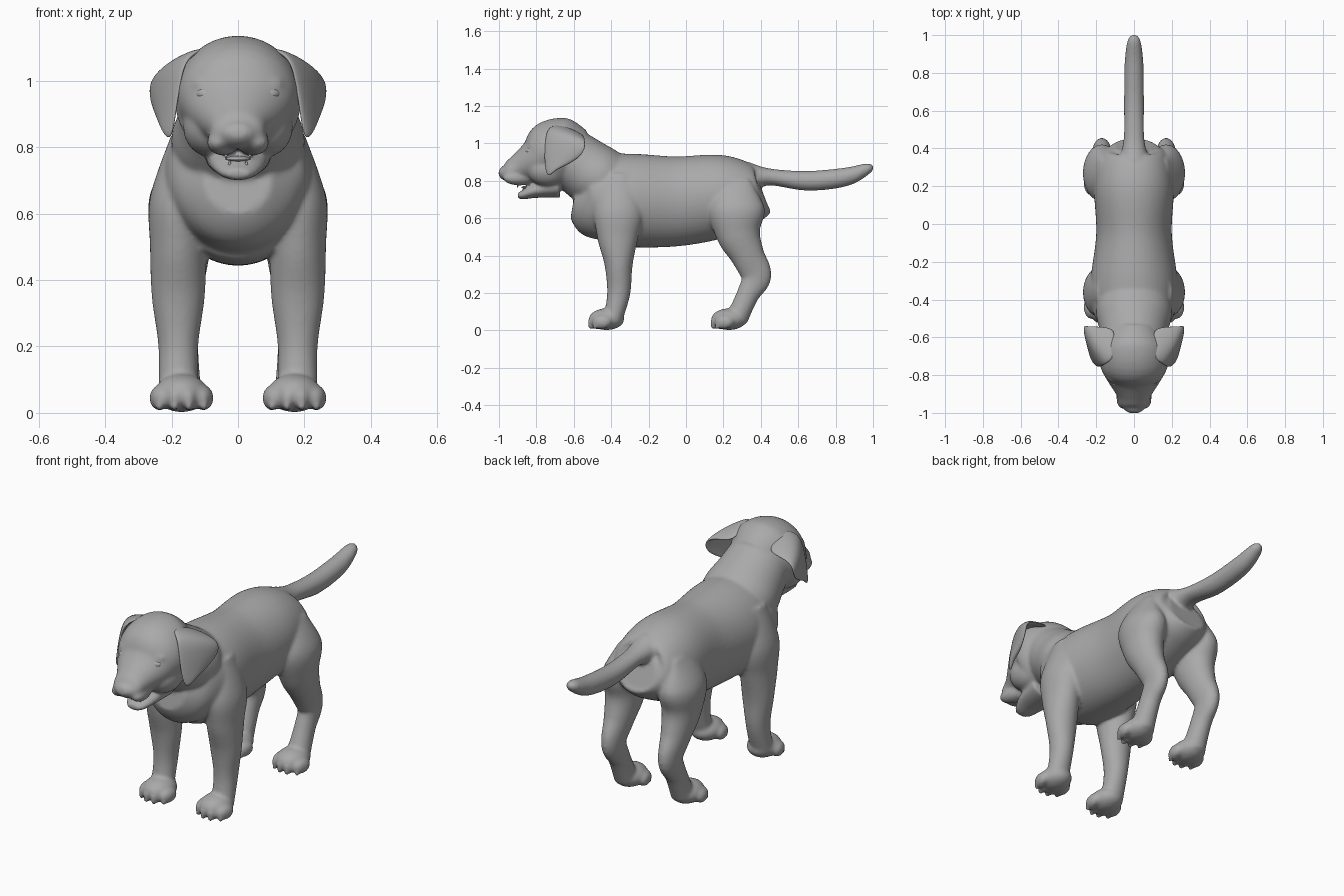
import bpy
import bmesh
import math
from mathutils import Matrix, Vector

if "Cube" in bpy.data.objects:
    bpy.data.objects.remove(bpy.data.objects["Cube"])

grey = bpy.data.materials.new("coat grey")
grey.use_nodes = True
grey.diffuse_color = (0.4, 0.4, 0.4, 1)
grey.node_tree.nodes["Principled BSDF"].inputs["Base Color"].default_value = grey.diffuse_color


def make_object(name, bm):
    """Turn a bmesh into a smooth shaded grey object."""
    bmesh.ops.recalc_face_normals(bm, faces=bm.faces)
    for face in bm.faces:
        face.smooth = True
    mesh = bpy.data.meshes.new(name)
    bm.to_mesh(mesh)
    bm.free()
    mesh.materials.append(grey)
    obj = bpy.data.objects.new(name, mesh)
    bpy.context.collection.objects.link(obj)
    return obj


def smooth_path(sections, steps=6):
    """Fill in a curve that passes through every section."""
    points = [Vector(section) for section in sections]
    points = [points[0]] + points + [points[-1]]
    dense = []
    for before, start, end, after in zip(points, points[1:], points[2:], points[3:]):
        leave, arrive = (end - before) / 2, (after - start) / 2
        for step in range(steps):
            t = step / steps
            ease = t * t * (3 - 2 * t)
            dense.append(start.lerp(end, ease)
                         + leave * t * (1 - t) ** 2
                         - arrive * t * t * (1 - t))
    return dense + [points[-1]]


def limb(bm, sections, x=0, sides=48):
    """Closed tube; each section is (y, z, half depth, half width)."""
    path = smooth_path(sections)
    last = len(path) - 1
    rings = []
    for index, (y, z, depth, width) in enumerate(path):
        along = path[min(index + 1, last)] - path[max(index - 1, 0)]
        across = Vector((0, -along[1], along[0])).normalized()
        ring = []
        for corner in range(sides):
            angle = math.tau * corner / sides
            point = Vector((x, y, z)) + across * depth * math.cos(angle)
            point.x += width * math.sin(angle)
            ring.append(bm.verts.new(point))
        rings.append(ring)
    for low, high in zip(rings, rings[1:]):
        for i in range(sides):
            j = (i + 1) % sides
            bm.faces.new((low[i], low[j], high[j], high[i]))
    bm.faces.new(rings[0])
    bm.faces.new(rings[-1])


def ball(bm, centre, radii, tilt=0):
    """Ellipsoid, optionally turned about z."""
    place = Matrix.Translation(centre) @ Matrix.Rotation(tilt, 4, "Z") @ Matrix.Diagonal((*radii, 1))
    bmesh.ops.create_icosphere(bm, subdivisions=4, radius=1, matrix=place)


def paw(bm, x, heel):
    """Foot pad with four toes and claws spread forward of the heel."""
    ball(bm, (x, heel - 0.09, 0.06), (0.08, 0.095, 0.058))
    for toe in range(4):
        offset = (toe - 1.5) * 0.045
        front = heel - 0.15 + abs(offset) / 2
        ball(bm, (x + offset, front, 0.045), (0.028, 0.052, 0.038), -3 * offset)
        ball(bm, (x + offset, front - 0.035, 0.02), (0.012, 0.018, 0.014))


# Centre lines with half depth and half width
torso = [
    (0.41, 0.74, 0.1, 0.1),
    (0.37, 0.73, 0.155, 0.17),
    (0.2, 0.72, 0.22, 0.21),
    (-0.05, 0.69, 0.24, 0.2),
    (-0.3, 0.695, 0.25, 0.23),
    (-0.45, 0.7, 0.235, 0.22),
    (-0.53, 0.69, 0.19, 0.18),
    (-0.6, 0.7, 0.1, 0.1),
]
neck = [
    (-0.28, 0.75, 0.14, 0.15),
    (-0.45, 0.81, 0.17, 0.2),
    (-0.56, 0.88, 0.165, 0.18),
    (-0.66, 0.96, 0.15, 0.16),
]
head = [
    (-0.56, 0.92, 0.15, 0.13),
    (-0.66, 0.94, 0.195, 0.185),
    (-0.73, 0.945, 0.175, 0.185),
    (-0.81, 0.905, 0.115, 0.15),
    (-0.9, 0.865, 0.075, 0.095),
    (-0.96, 0.845, 0.05, 0.075),
    (-1, 0.85, 0.02, 0.03),
]
jaw = [
    (-0.68, 0.77, 0.06, 0.1),
    (-0.8, 0.75, 0.042, 0.085),
    (-0.87, 0.725, 0.025, 0.058),
    (-0.9, 0.72, 0.015, 0.035),
]
tail = [
    (0.34, 0.82, 0.08, 0.08),
    (0.45, 0.82, 0.045, 0.055),
    (0.65, 0.8, 0.053, 0.053),
    (0.85, 0.82, 0.05, 0.05),
    (0.97, 0.865, 0.03, 0.035),
    (1, 0.88, 0.01, 0.01),
]
front_leg = [
    (-0.36, 0.84, 0.06, 0.02),
    (-0.36, 0.65, 0.13, 0.085),
    (-0.365, 0.5, 0.11, 0.085),
    (-0.36, 0.35, 0.075, 0.08),
    (-0.36, 0.2, 0.062, 0.06),
    (-0.39, 0.06, 0.05, 0.06),
]
hind_leg = [
    (0.28, 0.81, 0.06, 0.01),
    (0.27, 0.66, 0.15, 0.095),
    (0.28, 0.52, 0.12, 0.09),
    (0.33, 0.4, 0.09, 0.07),
    (0.375, 0.29, 0.082, 0.05),
    (0.33, 0.19, 0.06, 0.05),
    (0.27, 0.06, 0.06, 0.06),
]

# Body: all fleshy volumes fused into one skin
skin = bmesh.new()
for part in (torso, neck, head, jaw, tail):
    limb(skin, part)
ball(skin, (0, -0.97, 0.84), (0.042, 0.033, 0.03))
for side in (-1, 1):
    stance = side * 0.17
    limb(skin, front_leg, side * 0.18)
    limb(skin, hind_leg, stance)
    paw(skin, stance, -0.335)
    paw(skin, stance, 0.32)
    # Lip, cheek and brow
    ball(skin, (side * 0.045, -0.89, 0.815), (0.045, 0.09, 0.04), side / 4)
    ball(skin, (side * 0.08, -0.74, 0.86), (0.085, 0.11, 0.09))
    ball(skin, (side * 0.09, -0.81, 0.99), (0.05, 0.035, 0.025))
body = make_object("body", skin)
fuse = body.modifiers.new("Fuse", "REMESH")
fuse.mode = "VOXEL"
fuse.voxel_size = 0.008
fuse.use_smooth_shade = True
blend = body.modifiers.new("Blend", "SMOOTH")
blend.factor = 0.5
blend.iterations = 12

# Ear flap rows: height, then front and rear x, then front and rear y
flap = [
    (1.1, 0.09, 0.09, -0.7, -0.54),
    (1.08, 0.155, 0.25, -0.75, -0.54),
    (0.98, 0.175, 0.27, -0.76, -0.53),
    (0.88, 0.19, 0.25, -0.76, -0.58),
    (0.81, 0.205, 0.22, -0.74, -0.67),
]
for side, label in ((1, "left"), (-1, "right")):
    bm = bmesh.new()
    rows = []
    for z, front_x, rear_x, front_y, rear_y in flap:
        front = Vector((side * front_x, front_y, z))
        rear = Vector((side * rear_x, rear_y, 0.4 + 0.58 * z))
        bulge = Vector((side * 0.015, 0, 0.01))
        rows.append([bm.verts.new(p) for p in (front, (front + rear) / 2 + bulge, rear)])
    for upper, lower in zip(rows, rows[1:]):
        for i in range(2):
            bm.faces.new((upper[i], upper[i + 1], lower[i + 1], lower[i]))
    ear = make_object(label + "_ear", bm)
    thick = ear.modifiers.new("Thickness", "SOLIDIFY")
    thick.thickness = 0.024
    thick.offset = 0
    ear.modifiers.new("Round", "SUBSURF").levels = 3

    # Eye with almond lid rim
    bm = bmesh.new()
    ball(bm, (side * 0.1, -0.838, 0.96), (0.028, 0.02, 0.018), side / 2)
    make_object(label + "_eye", bm)
    bpy.ops.mesh.primitive_torus_add(
        major_radius=0.029, minor_radius=0.005, major_segments=24, minor_segments=8,
        location=(side * 0.1, -0.843, 0.96), rotation=(math.pi / 2, 0, side / 2))
    lid = bpy.context.object
    lid.name = label + "_eyelid"
    lid.scale.y = 0.65
    lid.data.materials.append(grey)
    bpy.ops.object.shade_smooth()

# Teeth: upper and lower fangs
bm = bmesh.new()
for side in (-1, 1):
    for x, y, z, turn in ((0.036, -0.9, 0.774, math.pi), (0.025, -0.87, 0.752, 0)):
        place = Matrix.Translation((side * x, y, z)) @ Matrix.Rotation(turn, 4, "X")
        bmesh.ops.create_cone(bm, cap_ends=True, segments=10, radius1=0.007, radius2=0.001,
                              depth=0.024, matrix=place)
make_object("teeth", bm)

# Tongue
bm = bmesh.new()
ball(bm, (0, -0.83, 0.765), (0.04, 0.05, 0.01))
make_object("tongue", bm)
